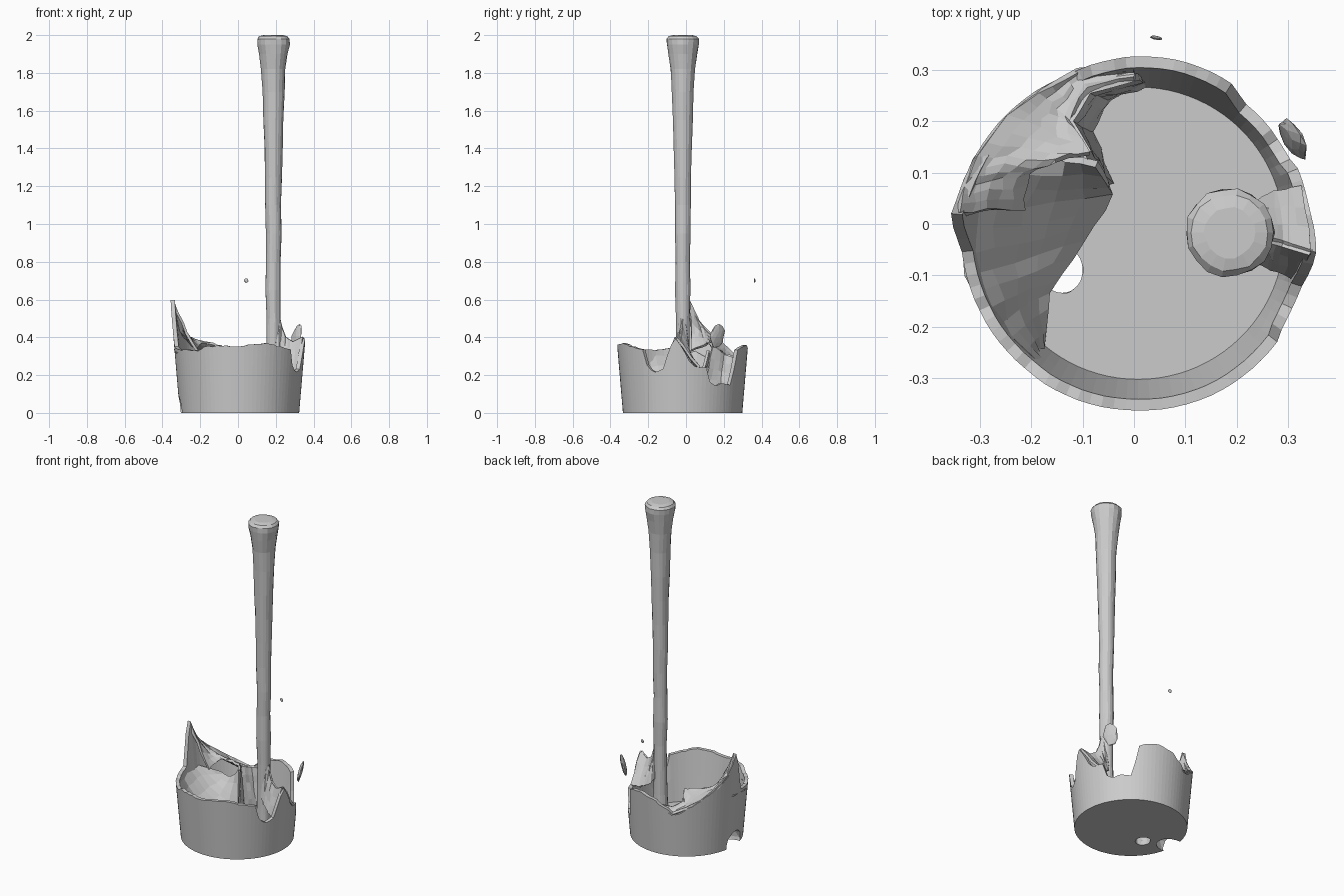
import bpy, bmesh, math, random
from mathutils import Vector

if "Cube" in bpy.data.objects:
    bpy.data.objects.remove(bpy.data.objects["Cube"])

random.seed(4)
CX, CY = 0.008, -0.018


def add_mesh(name, verts, faces):
    me = bpy.data.meshes.new(name)
    me.from_pydata([tuple(v) for v in verts], [], faces)
    bm = bmesh.new()
    bm.from_mesh(me)
    bmesh.ops.recalc_face_normals(bm, faces=bm.faces)
    bm.to_mesh(me)
    bm.free()
    ob = bpy.data.objects.new(name, me)
    bpy.context.collection.objects.link(ob)
    return ob


def lerp_table(table, t):
    for (a, va), (b, vb) in zip(table, table[1:]):
        if a <= t <= b:
            return va + (vb - va) * (t - a) / (b - a)
    return table[-1][1]


# Broken rim height by angle in degrees
RIM = [(-90, .355), (-75, .37), (-60, .36), (-45, .345), (-37, .34), (-33, .23),
       (-25, .21), (-18, .23), (-12, .34), (-7, .40), (0, .34), (6, .27), (14, .24),
       (22, .24), (27, .15), (52, .15), (57, .33), (75, .36), (90, .345), (102, .31),
       (115, .26), (135, .34), (155, .42), (168, .5), (175, .62), (181, .45),
       (186, .35), (205, .335), (225, .325), (240, .35), (270, .355)]


def wall_point(deg, z, inset=0):
    r = .316 + .085 * z - inset
    a = math.radians(deg)
    return Vector((CX + r * math.cos(a), CY + r * math.sin(a), z))


# Cup with wall thickness and floor
N = 90
FLOOR = .06
verts, faces = [], []
for i in range(N):
    d = -90 + 360 * i / N
    top = lerp_table(RIM, d) + random.uniform(-.006, .006)
    for f in (0, .33, .67, 1):
        verts.append(wall_point(d, top * f))
    for f in (1, .5, 0):
        verts.append(wall_point(d, FLOOR + (top - FLOOR) * f, .022 + .014 * (1 - f)))
K = 7
for i in range(N):
    j = (i + 1) % N
    for k in range(K - 1):
        faces.append((i * K + k, j * K + k, j * K + k + 1, i * K + k + 1))
faces.append([i * K for i in range(N)])
faces.append([i * K + K - 1 for i in range(N)])
cup = add_mesh("cup", verts, faces)


# Holes through the floor and lower left wall
def cut(name, loc, scale):
    bpy.ops.mesh.primitive_ico_sphere_add(subdivisions=2, radius=1, location=loc)
    c = bpy.context.object
    c.name = name
    c.scale = scale
    c.hide_render = True
    c.hide_set(True)
    m = cup.modifiers.new(name, 'BOOLEAN')
    m.object = c
    m.operation = 'DIFFERENCE'
    m.solver = 'EXACT'


cut("floor_hole_cutter", (-.14, -.09, .03), (.045, .05, .09))
cut("wall_hole_cutter", (-.29, -.03, .02), (.09, .075, .08))


# Torn inner sheets, lofted between two edges
def loft(name, a, b, steps=5, bulge=0.0, jitter=.004):
    def refine(p):
        out = []
        for u, v in zip(p, p[1:]):
            u, v = Vector(u), Vector(v)
            out += [u, u.lerp(v, 1 / 3), u.lerp(v, 2 / 3)]
        return out + [Vector(p[-1])]
    a, b = refine(a), refine(b)
    n = len(a)
    vs, fs = [], []
    for s in range(steps + 1):
        t = s / steps
        for u, v in zip(a, b):
            p = u.lerp(v, t)
            p.z += bulge * math.sin(math.pi * t)
            if 0 < s:
                p += Vector([random.uniform(-jitter, jitter) for _ in range(3)])
            vs.append(p)
    for s in range(steps):
        for i in range(n - 1):
            fs.append((s * n + i, s * n + i + 1, (s + 1) * n + i + 1, (s + 1) * n + i))
    ob = add_mesh(name, vs, fs)
    m = ob.modifiers.new("thickness", 'SOLIDIFY')
    m.thickness = .014
    m.offset = 0
    return ob


plateau_edge = [(-.22, .03, .33), (-.21, .10, .36), (-.15, .125, .37), (-.09, .14, .35),
                (-.125, .2, .31), (-.09, .26, .29), (0, .285, .30)]
loft("upper_torn_sheet",
     [(-.345, .02, .59), (-.335, .07, .48), (-.31, .13, .42), (-.25, .21, .35),
      (-.19, .255, .31), (-.11, .30, .27), (0, .31, .32)], plateau_edge, bulge=-.015)
loft("back_inner_sheet", plateau_edge[3:],
     [(-.05, .08, .07), (-.085, .18, .07), (-.05, .245, .07), (.03, .28, .07)])
loft("left_inner_sheet",
     [(-.22, .14, .27), (-.335, .02, .34), (-.325, -.10, .325), (-.27, -.20, .31), (-.19, -.275, .29)],
     [(-.07, .12, .33), (-.04, .06, .12), (-.10, -.03, .07), (-.17, -.13, .07), (-.18, -.24, .07)],
     bulge=-.035)

# Upright stick with knobbed end
STICK = [(.05, .046), (.2, .04), (.35, .037), (.5, .036), (.65, .041), (.8, .038), (.95, .041),
         (1.1, .043), (1.25, .045), (1.4, .048), (1.55, .053), (1.7, .058), (1.82, .065),
         (1.9, .076), (1.95, .086), (1.98, .087), (1.994, .075), (2.0, .05)]
S = 18
verts, faces = [], []
for z, r in STICK:
    shift = 0 if z > 1.8 else random.uniform(-.003, .003)
    for i in range(S):
        a = math.tau * i / S
        rr = r * random.uniform(.96, 1.03)
        verts.append((.187 + shift + rr * math.cos(a), -.017 + rr * math.sin(a), z))
for k in range(len(STICK) - 1):
    for i in range(S):
        j = (i + 1) % S
        faces.append((k * S + i, k * S + j, (k + 1) * S + j, (k + 1) * S + i))
faces += [list(range(S)), [(len(STICK) - 1) * S + i for i in range(S)]]
add_mesh("stick", verts, faces)

# Web joining the stick to the right wall
web_top = [(.20, -.02, .62), (.225, -.022, .47), (.25, -.028, .40), (.29, -.038, .375), (.345, -.055, .40)]
loft("web_front", web_top,
     [(.20, -.05, .30), (.22, -.06, .27), (.25, -.075, .25), (.28, -.09, .23), (.325, -.11, .22)], 3)
loft("web_back", web_top,
     [(.20, .01, .30), (.22, .03, .27), (.25, .05, .25), (.28, .06, .24), (.325, .07, .24)], 3)


# Loose shards
def shard(name, loc, scale, rot):
    bpy.ops.mesh.primitive_ico_sphere_add(subdivisions=2, radius=1, location=loc, rotation=rot)
    o = bpy.context.object
    o.name = name
    o.scale = scale
    for v in o.data.vertices:
        v.co *= random.uniform(.85, 1.1)


shard("rim_shard", (.31, .165, .405), (.012, .045, .065), (0, .25, .55))
shard("small_shard", (.043, .363, .70), (.012, .004, .012), (0, 0, -.2))
